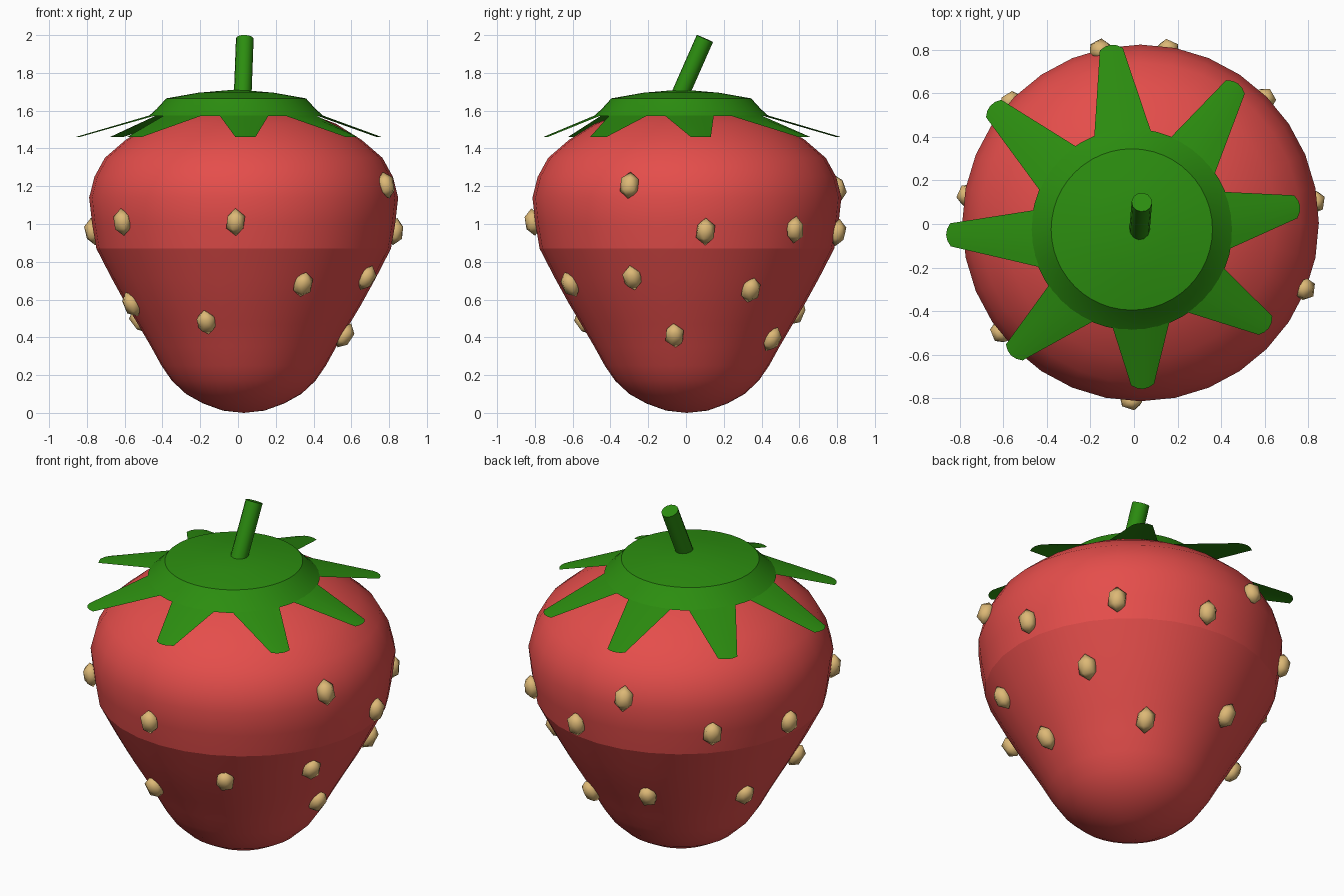
import bpy, bmesh, math
from mathutils import Vector, Matrix

if "Cube" in bpy.data.objects:
    bpy.data.objects.remove(bpy.data.objects["Cube"])

CX, CY = 0.03, 0.005


def material(name, rgb):
    m = bpy.data.materials.new(name)
    m.diffuse_color = (*rgb, 1)
    m.use_nodes = True
    m.node_tree.nodes["Principled BSDF"].inputs["Base Color"].default_value = m.diffuse_color
    return m


RED = material("red", (0.78, 0.075, 0.07))
GREEN = material("green", (0.025, 0.27, 0.005))
TAN = material("tan", (0.72, 0.48, 0.18))


def finish(bm, name, mat, angle=35):
    mesh = bpy.data.meshes.new(name)
    bm.to_mesh(mesh)
    bm.free()
    ob = bpy.data.objects.new(name, mesh)
    bpy.context.collection.objects.link(ob)
    mesh.materials.append(mat)
    bpy.ops.object.select_all(action='DESELECT')
    ob.select_set(True)
    bpy.context.view_layer.objects.active = ob
    bpy.ops.object.shade_smooth_by_angle(angle=math.radians(angle))
    return ob


def lathe(bm, profile, n, cx, cy):
    """Rings from bottom to top, joined by quads."""
    rings = []
    for r, z in profile:
        rings.append([bm.verts.new((cx + r * math.cos(2 * math.pi * j / n),
                                    cy + r * math.sin(2 * math.pi * j / n), z))
                      for j in range(n)])
    for a, b in zip(rings, rings[1:]):
        for j in range(n):
            k = (j + 1) % n
            bm.faces.new((a[j], a[k], b[k], b[j]))
    bmesh.ops.remove_doubles(bm, verts=bm.verts[:], dist=1e-5)


# Fruit body: tapering lower half and rounded upper half meeting at a crease
LOWER = [(0, 0), (0.11, 0.012), (0.215, 0.05), (0.305, 0.1), (0.38, 0.17),
         (0.435, 0.25), (0.49, 0.35), (0.56, 0.47), (0.623, 0.575), (0.70, 0.715),
         (0.78, 0.87)]
UPPER = [(0.78, 0.87), (0.802, 1.0), (0.818, 1.14), (0.79, 1.25), (0.735, 1.35),
         (0.625, 1.445), (0.49, 1.53), (0.34, 1.588), (0.17, 1.62), (0, 1.63)]
for name, prof in (("fruit_lower", LOWER), ("fruit_upper", UPPER)):
    bm = bmesh.new()
    lathe(bm, prof, 32, CX, CY)
    finish(bm, name, RED, 60)

# Seeds: (angle in degrees, height), laid on the surface along its slope
SEEDS = [(218, 1.01), (267, 1.01), (297, .68), (336, .715), (338, 1.205), (353, .41),
         (250, .48), (201, .575), (161, .49), (171, .96), (7, .96), (45, .97),
         (30, .65), (59, .39), (103, 1.19), (81, .955), (108, .53), (137, 1.0)]


def surface(z):
    prof = LOWER + UPPER[1:]
    for (r0, z0), (r1, z1) in zip(prof, prof[1:]):
        if z0 <= z <= z1:
            return r0 + (r1 - r0) * (z - z0) / (z1 - z0)


bm = bmesh.new()
for deg, z in SEEDS:
    a = math.radians(deg)
    out = Vector((math.cos(a), math.sin(a), 0))
    slope = (surface(z + 0.05) - surface(z - 0.05)) / 0.1
    up = (out * slope + Vector((0, 0, 1))).normalized()
    side = Vector((-out.y, out.x, 0))
    nrm = side.cross(up)
    pos = Vector((CX, CY, z)) + out * (surface(z) + 0.012)
    mat = Matrix((side, nrm, up)).transposed().to_4x4()
    mat = Matrix.Translation(pos) @ mat @ Matrix.Diagonal((0.056, 0.048, 0.073, 1))
    bmesh.ops.create_icosphere(bm, subdivisions=1, radius=1, matrix=mat)
finish(bm, "seeds", TAN, 80)

# Leaf cap: low dome with a sloping collar
LX, LY = -0.01, -0.025
N = 48
bm = bmesh.new()
lathe(bm, [(0.462, 1.572), (0.42, 1.61), (0.37, 1.665), (0.2, 1.695), (0, 1.712)], N, LX, LY)
finish(bm, "leaf_cap", GREEN, 20)

# Leaves: flat tapering blades, all ending at the same height
TIPS = [(.75, .08), (.47, .635), (-.105, .81), (-.65, .535),
        (-.85, -.05), (-.555, -.595), (.04, -.745), (.61, -.47)]
bm = bmesh.new()
for k, (tx, ty) in enumerate(TIPS):
    base = []
    for t in range(-2, 3):
        b = math.radians(45 * k + 5.5 + 8.3 * t)
        base.append(Vector((LX + 0.458 * math.cos(b), LY + 0.458 * math.sin(b), 1.575)))
    tip = Vector((tx, ty, 1.46))
    d = Vector((tx - LX, ty - LY, 0)).normalized()
    s = Vector((-d.y, d.x, 0))
    end = [tip + s * (0.053 * w / 2) + d * (0.012 - 0.005 * w * w) for w in range(-2, 3)]
    lo = [bm.verts.new(p) for p in base]
    hi = [bm.verts.new(p) for p in end]
    for i in range(4):
        bm.faces.new((lo[i], hi[i], hi[i + 1], lo[i + 1]))
finish(bm, "leaves", GREEN, 30)

# Leaning stem
p0, p1 = Vector((0.024, -0.042, 1.66)), Vector((0.036, 0.1, 1.982))
axis = p1 - p0
bm = bmesh.new()
bmesh.ops.create_cone(bm, cap_ends=True, segments=12, radius1=0.047, radius2=0.047,
                      depth=axis.length,
                      matrix=Matrix.Translation((p0 + p1) / 2)
                      @ axis.to_track_quat('Z', 'Y').to_matrix().to_4x4())
finish(bm, "stem", GREEN, 40)
